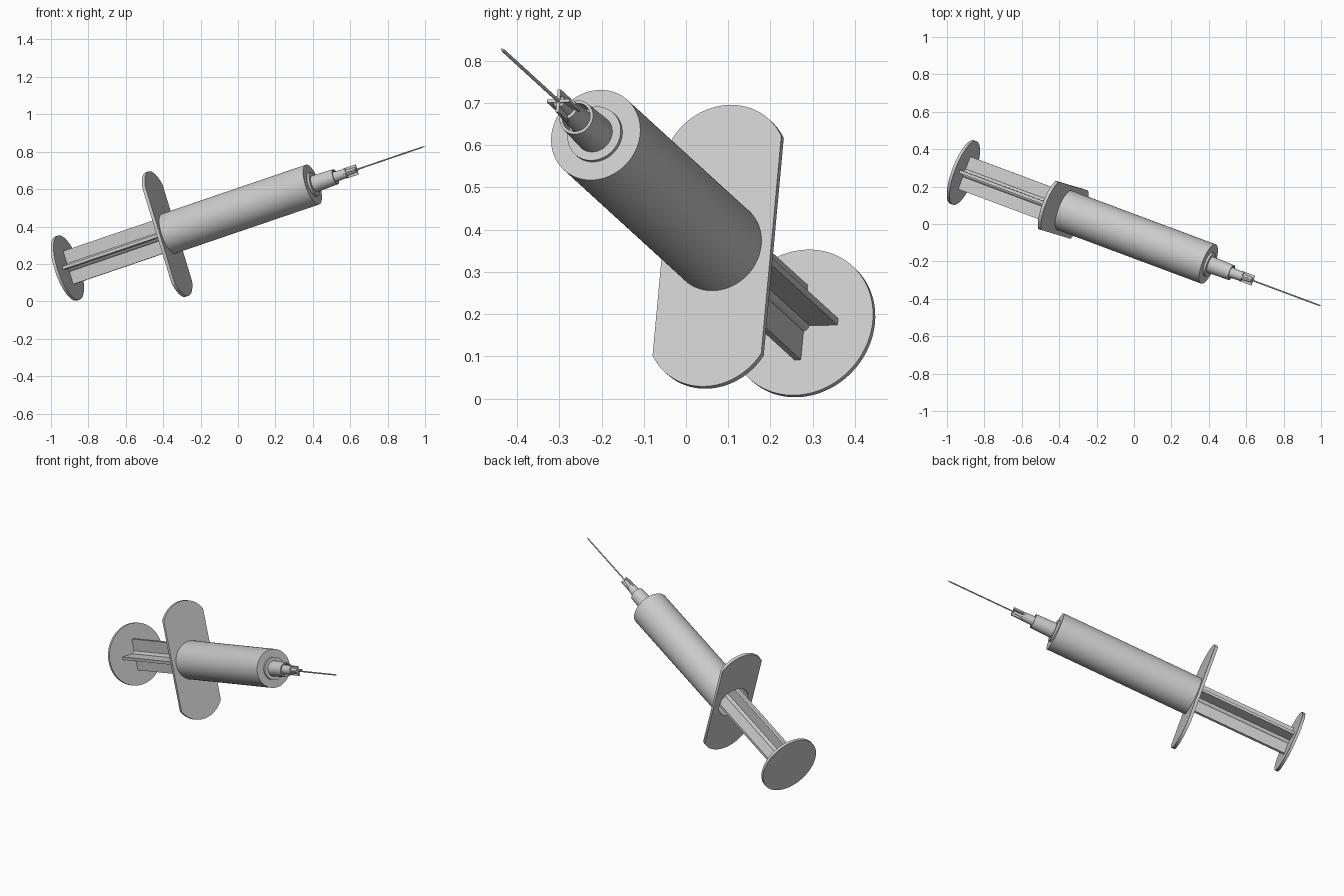
import bpy, bmesh, math
from mathutils import Matrix, Vector

if "Cube" in bpy.data.objects:
    bpy.data.objects.remove(bpy.data.objects["Cube"])

# Tilted frame: local z runs from thumb disc to needle tip, local y along the flange
d = Vector((0.8926, -0.333, 0.304)).normalized()
v = Vector((0, -0.02, 1)).cross(d)
v = Vector((0, -0.02, 1)) - d * Vector((0, -0.02, 1)).dot(d)
u = v.normalized()
v = u.cross(d)
FRAME = Matrix.Translation((-0.912, 0.275, 0.178)) @ Matrix((v, u, d)).transposed().to_4x4()


def finish(name, bm):
    bmesh.ops.remove_doubles(bm, verts=bm.verts, dist=1e-5)
    bmesh.ops.recalc_face_normals(bm, faces=bm.faces)
    bm.transform(FRAME)
    me = bpy.data.meshes.new(name)
    bm.to_mesh(me)
    bm.free()
    ob = bpy.data.objects.new(name, me)
    bpy.context.collection.objects.link(ob)
    bpy.ops.object.select_all(action='DESELECT')
    ob.select_set(True)
    bpy.context.view_layer.objects.active = ob
    bpy.ops.object.shade_smooth_by_angle(angle=math.radians(35))
    return ob


def lathe(name, profile, steps=64, closed=False):
    """Revolve (radius, height) points about the syringe axis."""
    bm = bmesh.new()
    vs = [bm.verts.new((r, 0, z)) for r, z in profile]
    pairs = list(zip(vs, vs[1:])) + ([(vs[-1], vs[0])] if closed else [])
    es = [bm.edges.new(p) for p in pairs]
    bmesh.ops.spin(bm, geom=vs + es, cent=(0, 0, 0), axis=(0, 0, 1),
                   angle=math.tau, steps=steps)
    return finish(name, bm)


def rod(name, r0, r1, z0, z1, steps=48):
    return lathe(name, [(0, z0), (r0, z0), (r1, z1), (0, z1)], steps)


def blades(name, half, thick, z0, z1):
    """Two crossed plates along the axis."""
    bm = bmesh.new()
    for sx, sy in ((2 * half, thick), (thick, 2 * half)):
        m = Matrix.Translation((0, 0, (z0 + z1) / 2)) @ Matrix.Diagonal((sx, sy, z1 - z0, 1))
        bmesh.ops.create_cube(bm, size=1, matrix=m)
    return finish(name, bm)


# Plunger: thumb disc, cross ribs, core and piston
rod("thumb_disc", 0.181, 0.181, -0.008, 0.008, 96)
blades("plunger_ribs", 0.093, 0.017, 0.007, 0.72)
rod("plunger_core", 0.024, 0.024, 0.007, 0.72)
rod("piston", 0.0975, 0.0975, 0.72, 0.80)

# Barrel: hollow tube with closed tip end
lathe("barrel", [(0.098, 0.588), (0.112, 0.60), (0.112, 1.468), (0, 1.468),
                 (0, 1.45), (0.098, 1.45), (0.098, 0.588)], 96)

# Finger flange: rounded plate with a round opening
HALF_W, HALF_L, ARC = 0.137, 0.35, 0.158
a = math.asin(HALF_W / ARC)
top = [(ARC * math.sin(a - 2 * a * i / 24), HALF_L - ARC + ARC * math.cos(a - 2 * a * i / 24))
       for i in range(25)]
outline = top + [(-x, -y) for x, y in top]
bm = bmesh.new()
edges = []
hole = [(0.098 * math.cos(math.tau * i / 96), 0.098 * math.sin(math.tau * i / 96)) for i in range(96)]
for loop in (outline, hole):
    vs = [bm.verts.new((x, y, 0.588)) for x, y in loop]
    edges += [bm.edges.new((vs[i - 1], vs[i])) for i in range(len(vs))]
bmesh.ops.triangle_fill(bm, edges=edges, use_beauty=True)
ext = bmesh.ops.extrude_face_region(bm, geom=bm.faces[:], use_keep_orig=True)
bmesh.ops.translate(bm, vec=(0, 0, 0.018),
                    verts=[g for g in ext["geom"] if isinstance(g, bmesh.types.BMVert)])
finish("finger_flange", bm)

# Nozzle: shallow ring and open collar
rod("nozzle_ring", 0.067, 0.067, 1.465, 1.480)
lathe("nozzle_collar", [(0, 1.478), (0.046, 1.478), (0.042, 1.606), (0.035, 1.606),
                        (0.035, 1.56), (0, 1.56)])

# Needle hub with four fins, and needle
rod("needle_hub", 0.030, 0.025, 1.555, 1.675)
rod("hub_core", 0.018, 0.014, 1.67, 1.73)
blades("hub_fins", 0.028, 0.008, 1.66, 1.735)
lathe("needle", [(0, 1.72), (0.004, 1.72), (0.004, 2.125), (0, 2.143)], 16)
